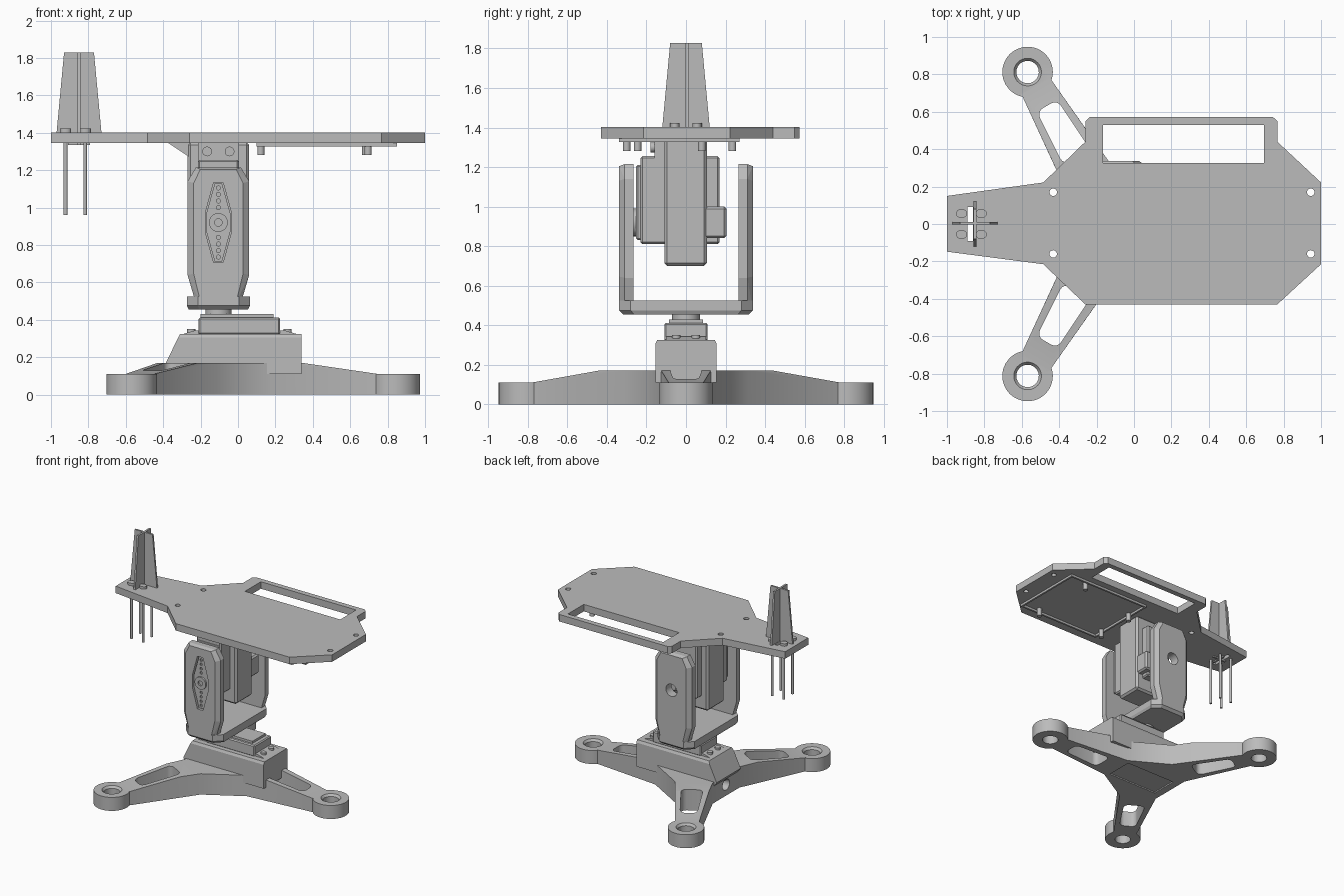
import bpy, bmesh, math
from mathutils import Vector, Matrix

if "Cube" in bpy.data.objects:
    bpy.data.objects.remove(bpy.data.objects["Cube"])

GREY = bpy.data.materials.new("plain grey")
GREY.diffuse_color = (0.5, 0.5, 0.5, 1)
GREY.use_nodes = True
GREY.node_tree.nodes["Principled BSDF"].inputs["Base Color"].default_value = GREY.diffuse_color
AXIS = {'x': lambda a, b, h: (h, a, b), 'y': lambda a, b, h: (a, h, b), 'z': lambda a, b, h: (a, b, h)}


def finish(name, bm):
    bmesh.ops.recalc_face_normals(bm, faces=bm.faces)
    me = bpy.data.meshes.new(name)
    bm.to_mesh(me)
    bm.free()
    me.materials.append(GREY)
    ob = bpy.data.objects.new(name, me)
    bpy.context.collection.objects.link(ob)
    return ob


def prism(name, pts, axis, lo, hi):
    """Extrude a 2D outline along an axis."""
    bm = bmesh.new()
    f = bm.faces.new([bm.verts.new(AXIS[axis](a, b, lo)) for a, b in pts])
    top = bmesh.ops.extrude_face_region(bm, geom=[f])['geom']
    move = Vector(AXIS[axis](0, 0, hi - lo))
    bmesh.ops.translate(bm, vec=move, verts=[v for v in top if isinstance(v, bmesh.types.BMVert)])
    return finish(name, bm)


def hull(name, pts):
    bm = bmesh.new()
    for p in pts:
        bm.verts.new(p)
    res = bmesh.ops.convex_hull(bm, input=bm.verts)
    bmesh.ops.delete(bm, geom=[g for g in res['geom_interior'] if isinstance(g, bmesh.types.BMVert)], context='VERTS')
    bmesh.ops.dissolve_limit(bm, angle_limit=0.01, verts=bm.verts, edges=bm.edges)
    return finish(name, bm)


def rect(x0, x1, y0, y1):
    return [(x0, y0), (x1, y0), (x1, y1), (x0, y1)]


def box(name, x0, x1, y0, y1, z0, z1, bevel=0):
    ob = prism(name, rect(x0, x1, y0, y1), 'z', z0, z1)
    if bevel:
        m = ob.modifiers.new("bevel", 'BEVEL')
        m.width, m.segments = bevel, 1
    return ob


def circle(x, y, r, n=32, ry=None):
    return [(x + r * math.cos(2 * math.pi * i / n), y + (ry or r) * math.sin(2 * math.pi * i / n)) for i in range(n)]


def boolean(ob, others, op='DIFFERENCE'):
    bpy.context.view_layer.objects.active = ob
    for o in others:
        m = ob.modifiers.new("bool", 'BOOLEAN')
        m.operation, m.object, m.solver = op, o, 'EXACT'
        bpy.ops.object.modifier_apply(modifier=m.name)
        bpy.data.objects.remove(o)


def smooth(ob):
    bpy.ops.object.select_all(action='DESELECT')
    ob.select_set(True)
    bpy.context.view_layer.objects.active = ob
    bpy.ops.object.shade_smooth_by_angle(angle=math.radians(25))


CX = -0.10   # centre of the tripod
AX = -0.105  # centre of bracket and pan axis

# Tripod base: core, three tapered arms, ring feet, slots
rots = [Matrix.Rotation(math.radians(a), 4, 'Z') for a in (0, 120, 240)]


def spin(ob, r):
    ob.data.transform(Matrix.Translation((CX, 0, 0)) @ r)
    return ob


core = [r @ Vector((0.28, y, 0)) for r in rots for y in (-0.14, 0.14)]
base = prism("tripod_base", [(v.x + CX, v.y) for v in core], 'z', 0, 0.17)
section = [(0.1, 0.14, 0.17), (0.28, 0.14, 0.17), (0.44, 0.125, 0.17), (0.85, 0.088, 0.11)]
arm = [(x, s * w, z) for x, w, h in section for s in (-1, 1) for z in (0, h)]
boolean(base, [spin(hull("arm", arm), r) for r in rots], 'UNION')
boolean(base, [spin(prism("foot", circle(0.938, 0, 0.135, 48), 'z', 0, 0.11), r) for r in rots], 'UNION')
slot = [(x, y, z) for cx, cy in ((0.45, 0.04), (0.69, 0.025)) for s in (-1, 1)
        for x, y in circle(cx, s * cy, 0.04, 16) for z in (-0.1, 0.3)]
boolean(base, [spin(hull("slot", slot), r) for r in rots])
boolean(base, [spin(prism("hole", circle(0.938, 0, 0.06, 32), 'z', -0.1, 0.3), r) for r in rots])
sink = [(x, y, z) for z, rad in ((0.09, 0.058), (0.13, 0.09)) for x, y in circle(0.938, 0, rad)]
boolean(base, [spin(hull("countersink", sink), r) for r in rots])
boolean(base, [prism("cable_hole", circle(0, 0.09, 0.045, 16), 'x', -0.5, -0.25),
               box("recess", -0.3, 0.15, -0.11, 0.11, -0.1, 0.01)])
smooth(base)

# Raised servo housing on the base
hull("servo_housing", [(x, s * y, z) for z, x0, w in ((0.11, -0.34, 0.155), (0.17, -0.385, 0.155), (0.305, -0.32, 0.155),
     (0.325, -0.31, 0.145)) for x in (x0, 0.34) for s in (-1, 1) for y in (w,)])

# Pan servo
hull("pan_servo_tabs", [(x, y, z) for z, d in ((0.325, 0), (0.343, 0.06)) for x in (-0.29 + d, 0.31 - d) for y in (-0.1, 0.1)])
box("pan_servo_body", -0.21, 0.225, -0.11, 0.11, 0.32, 0.412, 0.008)
box("pan_servo_lid", -0.2, 0.19, -0.085, 0.085, 0.41, 0.43)
for i in (-1, 1):
    for x in (-0.25, 0.265):
        smooth(prism("tab_screw", circle(x, i * 0.05, 0.022, 16), 'z', 0.325, 0.35))
smooth(prism("pan_shaft", circle(AX, 0, 0.07), 'z', 0.42, 0.46))

# U-shaped tilt bracket
outline = [(-0.115, 0.47), (0.115, 0.47), (0.115, 0.53), (0.165, 0.64), (0.165, 1.14), (0.12, 1.215),
           (-0.12, 1.215), (-0.165, 1.14), (-0.165, 0.64), (-0.115, 0.53)]


def bracket_arm(name, s):
    pts = []
    for a, b in outline:
        k = 0.8
        pts += [(AX + a, s * 0.265, b), (AX + a, s * 0.31, b), (AX + a * k, s * 0.338, 0.85 + (b - 0.85) * 0.97)]
    return hull(name, pts)


front = bracket_arm("bracket_front_arm", -1)
back = bracket_arm("bracket_back_arm", 1)
plan = [(0.11, 0.338), (0.168, 0.28), (0.168, -0.28), (0.11, -0.338), (-0.11, -0.338), (-0.168, -0.28),
        (-0.168, 0.28), (-0.11, 0.338)]
hull("bracket_floor", [(AX + x * k, y * k, z) for x, y in plan for z, k in ((0.455, 0.94), (0.475, 1), (0.525, 1))])
boolean(back, [prism("pivot_hole", circle(AX, 0.92, 0.05), 'y', 0.2, 0.4)])


# Servo horn recessed in the front arm
def horn_shape(g):
    half = [(0.025 + g, 0.215 + g), (0.07 + g, 0.05), (0.07 + g, -0.05), (0.025 + g, -0.215 - g)]
    return [(AX + x, 0.92 + z) for x, z in half] + [(AX - x, 0.92 + z) for x, z in reversed(half)]


boolean(front, [prism("horn_recess", horn_shape(0), 'y', -0.4, -0.31)])
horn = prism("servo_horn", horn_shape(-0.006), 'y', -0.325, -0.3)
boolean(horn, [prism("dot", circle(AX, 0.92 + s * d, 0.011, 10), 'y', -0.4, -0.312)
               for s in (-1, 1) for d in (0.08, 0.115, 0.15, 0.185)])
boss = prism("horn_boss", circle(AX, 0.92, 0.05), 'y', -0.338, -0.31)
boolean(boss, [prism("screw_hole", circle(AX, 0.92, 0.02, 16), 'y', -0.4, -0.32)])
smooth(boss)

# Tilt servo and its holder under the platform
box("servo_holder", -0.27, 0.06, -0.11, 0.105, 0.70, 1.35, 0.015)
prism("holder_gusset", [(-0.38, 1.35), (-0.26, 1.27), (-0.26, 1.13), (-0.2, 1.13), (-0.2, 1.35)], 'y', -0.1, 0.1)
box("tilt_servo_body", -0.215, 0.005, -0.23, 0.17, 0.81, 1.255, 0.01)
box("tilt_servo_gear_cover", -0.205, -0.005, -0.252, -0.22, 0.83, 1.21, 0.008)
smooth(prism("tilt_shaft", circle(AX, 0.92, 0.07), 'y', -0.28, -0.24))
box("tilt_servo_plug", -0.06, 0.05, 0.09, 0.205, 0.84, 1.0, 0.012)
box("servo_top_tab", -0.215, 0.005, -0.16, -0.11, 1.23, 1.345)
for x in (-0.165, -0.045):
    smooth(prism("holder_screw", circle(x, 1.3, 0.026, 16), 'y', -0.18, -0.15))

# Platform with window, screw holes and antenna slot
plate = prism("platform", [(-1, 0.15), (-0.485, 0.222), (-0.26, 0.44), (-0.26, 0.55), (-0.235, 0.573), (0.742, 0.573),
              (0.766, 0.55), (0.766, 0.44), (1, 0.222), (1, -0.215), (0.766, -0.43), (-0.26, -0.43),
              (-0.485, -0.215), (-1, -0.148)], 'z', 1.345, 1.402)
boolean(plate, [box("window", -0.165, 0.695, 0.325, 0.53, 1.2, 1.6), box("slot", -0.89, -0.86, -0.09, 0.09, 1.2, 1.6)])
boolean(plate, [prism("hole", circle(x, y, 0.02, 20), 'z', 1.2, 1.6) for x in (-0.432, 0.945) for y in (-0.16, 0.17)])

# Crossed antenna fins, clamps and hanging rods
trapezoid = [(-0.12, 1.40), (-0.06, 1.40), (-0.06, 1.335), (0.06, 1.335), (0.06, 1.40), (0.12, 1.40), (0.08, 1.828), (-0.08, 1.828)]
prism("antenna_fin_long", [(-0.85 + a, b) for a, b in trapezoid], 'y', -0.003, 0.012)
prism("antenna_fin_cross", trapezoid, 'x', -0.858, -0.843)
for x in (-0.922, -0.817):
    for y in (-0.056, 0.056):
        smooth(prism("rod_clamp", circle(x, y, 0.03, 20, 0.024), 'z', 1.39, 1.422))
        smooth(prism("hanging_rod", circle(x, y, 0.01, 12), 'z', 0.96, 1.41))

# Board frame and posts under the platform
frame = box("board_frame", 0.10, 0.85, -0.34, 0.27, 1.327, 1.347)
boolean(frame, [box("inside", 0.115, 0.835, -0.325, 0.255, 1.2, 1.4)])
for x, y in ((0.682, 0.235), (0.695, -0.30), (0.122, 0.08), (0.122, -0.245)):
    smooth(prism("board_post", circle(x, y, 0.019, 20), 'z', 1.28, 1.35))
